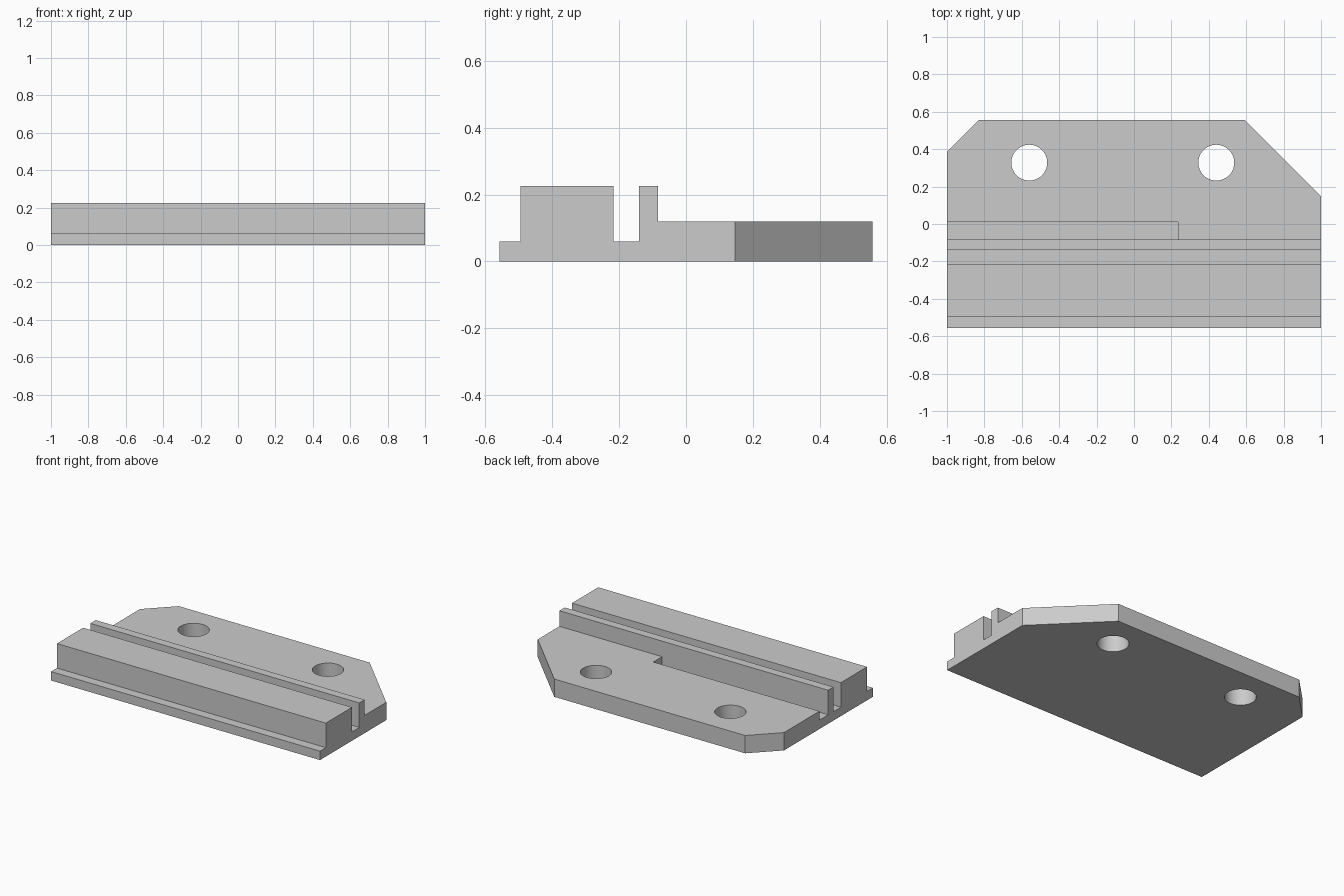
import bpy, bmesh, math
from mathutils import Vector

if "Cube" in bpy.data.objects:
    bpy.data.objects.remove(bpy.data.objects["Cube"])

grey = bpy.data.materials.new("plain grey")
grey.diffuse_color = (0.6, 0.6, 0.6, 1)
grey.use_nodes = True
grey.node_tree.nodes["Principled BSDF"].inputs["Base Color"].default_value = grey.diffuse_color


def prism(name, points, offset):
    """Extrude a closed 3D outline along an offset vector."""
    bm = bmesh.new()
    face = bm.faces.new([bm.verts.new(p) for p in points])
    ext = bmesh.ops.extrude_face_region(bm, geom=[face])
    verts = [v for v in ext["geom"] if isinstance(v, bmesh.types.BMVert)]
    bmesh.ops.translate(bm, vec=Vector(offset), verts=verts)
    bmesh.ops.recalc_face_normals(bm, faces=bm.faces)
    mesh = bpy.data.meshes.new(name)
    bm.to_mesh(mesh)
    bm.free()
    mesh.materials.append(grey)
    obj = bpy.data.objects.new(name, mesh)
    bpy.context.collection.objects.link(obj)
    return obj


def cutter(name, outline, z0=-0.1):
    return prism(name, [(x, y, z0) for x, y in outline], (0, 0, 0.5))


def circle(cx, cy, r, n=48):
    return [(cx + r * math.cos(2 * math.pi * i / n),
             cy + r * math.sin(2 * math.pi * i / n)) for i in range(n)]


# Rail body: stepped cross-section (y, z) run along x
LOW, DECK, TOP, BACK = 0.06, 0.12, 0.225, 0.557
section = [(-BACK, 0), (BACK, 0), (BACK, DECK), (-0.083, DECK),
           (-0.083, TOP), (-0.14, TOP), (-0.14, LOW), (-0.217, LOW),
           (-0.217, TOP), (-0.495, TOP), (-0.495, LOW), (-BACK, LOW)]
body = prism("rail_plate", [(-1, y, z) for y, z in section], (2, 0, 0))

# Cutters: clipped back corners, mounting holes, shallow recess behind the ridge
cutters = [
    cutter("left_corner_cutter", [(-1.1, 0.287), (-0.725, 0.662), (-1.1, 0.662)]),
    cutter("right_corner_cutter", [(1.1, 0.047), (1.1, 0.657), (0.49, 0.657)]),
    cutter("left_hole_cutter", circle(-0.56, 0.328, 0.096)),
    cutter("right_hole_cutter", circle(0.44, 0.328, 0.096)),
    cutter("recess_cutter", [(-1.1, -0.083), (0.236, -0.083),
                             (0.236, 0.01), (-1.1, 0.01)], LOW),
]
bpy.context.view_layer.objects.active = body
for c in cutters:
    mod = body.modifiers.new(c.name, "BOOLEAN")
    mod.operation, mod.solver, mod.object = "DIFFERENCE", "EXACT", c
    bpy.ops.object.modifier_apply(modifier=mod.name)
    bpy.data.objects.remove(c)

# Smooth hole walls, crisp edges
body.select_set(True)
bpy.ops.object.shade_smooth_by_angle(angle=math.radians(30))
